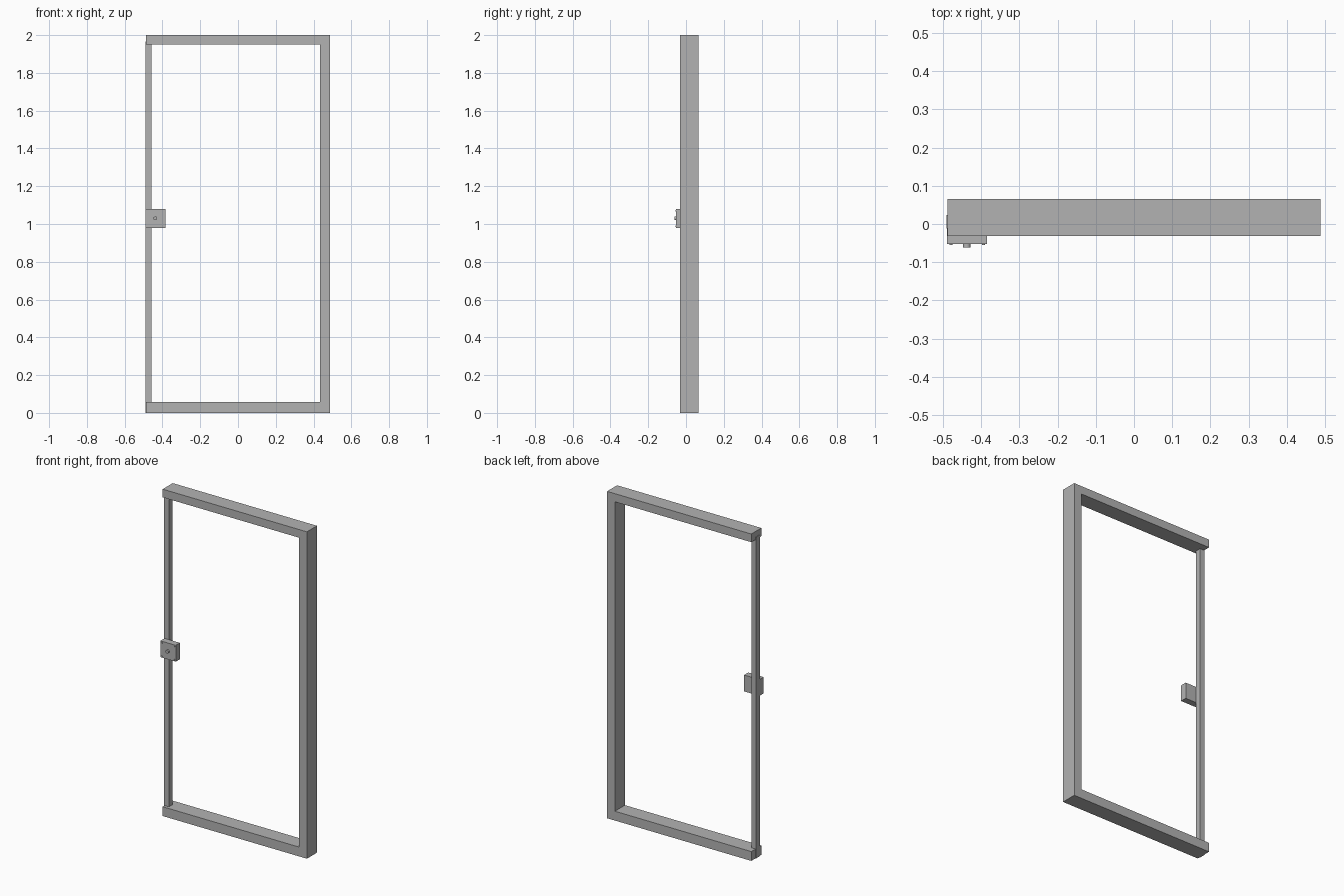
import bpy, bmesh, math
from mathutils import Matrix

cube = bpy.data.objects.get("Cube")
if cube:
    bpy.data.objects.remove(cube, do_unlink=True)

grey = bpy.data.materials.new("plain_grey")
grey.use_nodes = True
GREY = (0.45, 0.45, 0.45, 1)
grey.diffuse_color = GREY
grey.node_tree.nodes["Principled BSDF"].inputs["Base Color"].default_value = GREY


def finish(name, bm):
    bmesh.ops.recalc_face_normals(bm, faces=bm.faces)
    mesh = bpy.data.meshes.new(name)
    bm.to_mesh(mesh)
    bm.free()
    mesh.materials.append(grey)
    obj = bpy.data.objects.new(name, mesh)
    bpy.context.collection.objects.link(obj)
    return obj


def prism(name, outline, y0, y1):
    """Extrude an (x, z) outline from y0 to y1."""
    bm = bmesh.new()
    face = bm.faces.new([bm.verts.new((x, y0, z)) for x, z in outline])
    side = bmesh.ops.extrude_face_region(bm, geom=[face])
    verts = [v for v in side["geom"] if isinstance(v, bmesh.types.BMVert)]
    bmesh.ops.translate(bm, verts=verts, vec=(0, y1 - y0, 0))
    return finish(name, bm)


def box(name, x0, x1, y0, y1, z0, z1):
    return prism(name, [(x0, z0), (x1, z0), (x1, z1), (x0, z1)], y0, y1)


def pin(name, x, z, radius, y0, y1, sides):
    """Cylinder lying along y."""
    bm = bmesh.new()
    place = Matrix.Translation((x, (y0 + y1) / 2, z)) @ Matrix.Rotation(math.pi / 2, 4, "X")
    bmesh.ops.create_cone(bm, cap_ends=True, segments=sides, radius1=radius,
                          radius2=radius, depth=y1 - y0, matrix=place)
    obj = finish(name, bm)
    bpy.ops.object.select_all(action="DESELECT")
    obj.select_set(True)
    bpy.context.view_layer.objects.active = obj
    bpy.ops.object.shade_smooth_by_angle(angle=math.radians(40))
    return obj


# Three-sided frame: bottom rail, left stile and top rail in one piece
LEFT, RIGHT, INNER = 0.488, -0.488, 0.435
prism("frame", [(RIGHT, 0), (LEFT, 0), (LEFT, 2), (RIGHT, 2),
                (RIGHT, 1.95), (INNER, 1.95), (INNER, 0.057), (RIGHT, 0.057)],
      -0.031, 0.066)

# Slim post closing the open side, let into the rails
box("slim_post", -0.491, -0.459, -0.012, 0.024, 0, 1.965)

# Lock case on the front of the post
box("lock_case", -0.489, -0.385, -0.052, -0.012, 0.98, 1.08)
pin("lock_cylinder", -0.438, 1.03, 0.01, -0.062, -0.05, 24)

# Corner screws
for i, x in enumerate((-0.479, -0.394)):
    for j, z in enumerate((0.989, 1.071)):
        pin(f"screw_{i}_{j}", x, z, 0.004, -0.055, -0.05, 12)
